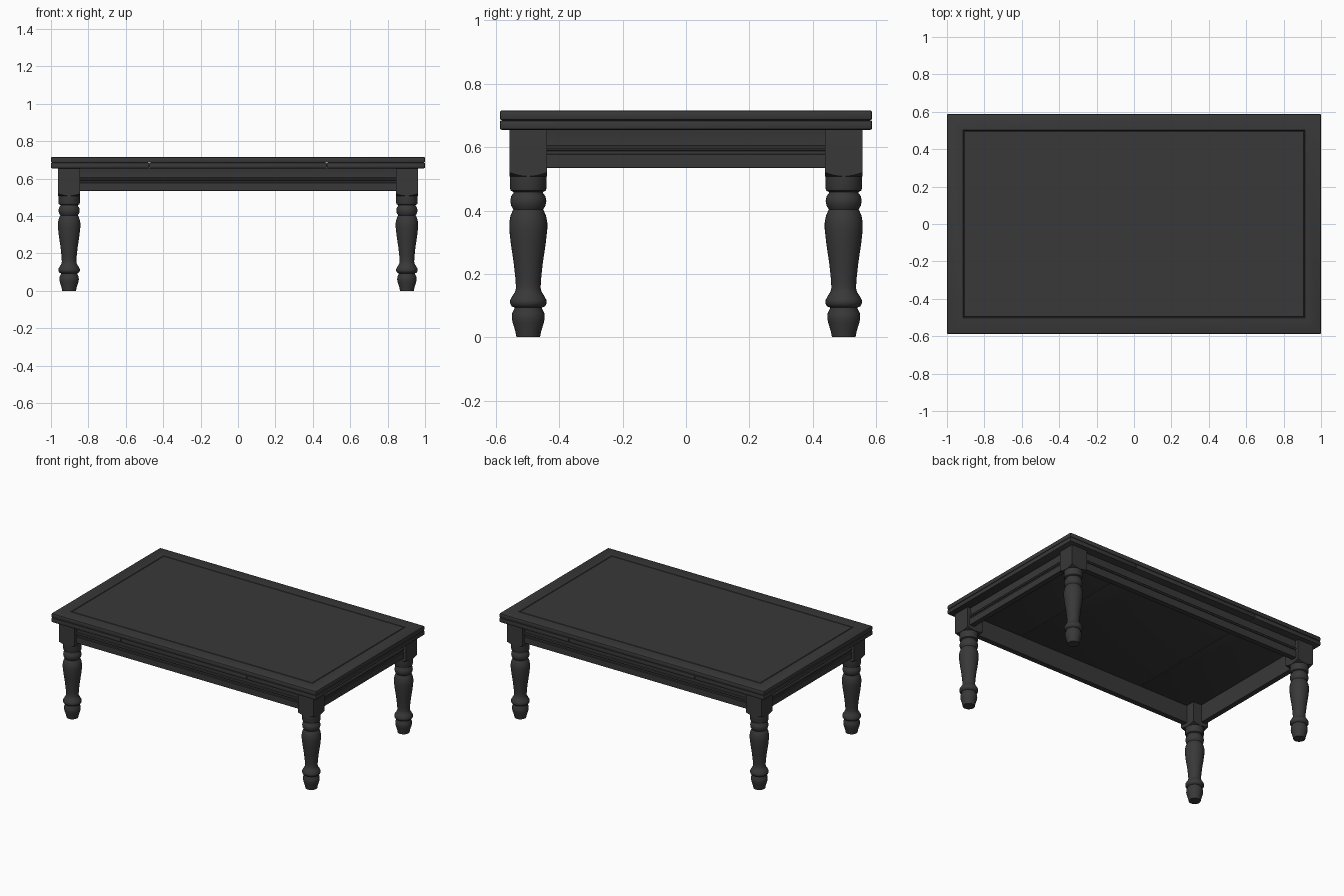
import bpy, bmesh, math
from mathutils import Vector

if "Cube" in bpy.data.objects:
    bpy.data.objects.remove(bpy.data.objects["Cube"])

LEG_X, LEG_Y, HALF = 0.903, 0.498, 0.059
SEG = 32

mat = bpy.data.materials.new("dark_paint")
mat.diffuse_color = (0.04, 0.04, 0.04, 1)
mat.use_nodes = True
mat.node_tree.nodes["Principled BSDF"].inputs["Base Color"].default_value = mat.diffuse_color


def finish(bm, name, smooth=None):
    bmesh.ops.recalc_face_normals(bm, faces=bm.faces)
    me = bpy.data.meshes.new(name)
    bm.to_mesh(me)
    bm.free()
    me.materials.append(mat)
    if smooth:
        me.polygons.foreach_set("use_smooth", [True] * len(me.polygons))
        me.set_sharp_from_angle(angle=math.radians(smooth))
    ob = bpy.data.objects.new(name, me)
    bpy.context.collection.objects.link(ob)
    return ob


def loft(bm, rings):
    """Skin closed rings of points and cap both ends."""
    rows = [[bm.verts.new(p) for p in r] for r in rings]
    n = len(rows[0])
    for a, b in zip(rows, rows[1:]):
        for i in range(n):
            j = (i + 1) % n
            bm.faces.new((a[i], a[j], b[j], b[i]))
    bm.faces.new(rows[0])
    bm.faces.new(rows[-1])


def board(name, x0, x1, y0, y1, z0, z1, bevel, groove=None):
    bm = bmesh.new()
    bmesh.ops.create_cube(bm, size=1)
    for v in bm.verts:
        v.co = Vector(((x0 + x1) / 2 + v.co.x * (x1 - x0),
                       (y0 + y1) / 2 + v.co.y * (y1 - y0),
                       (z0 + z1) / 2 + v.co.z * (z1 - z0)))
    bmesh.ops.bevel(bm, geom=bm.edges[:], offset=bevel, segments=2,
                    profile=0.5, affect='EDGES')
    if groove:
        # V groove outlining the centre panel
        top = max(bm.faces, key=lambda f: f.calc_center_median().z)
        for inset, depth in ((groove - bevel, 0), (0.005, -0.005), (0.005, 0.005)):
            bmesh.ops.inset_region(bm, faces=[top], thickness=inset)
            for v in top.verts:
                v.co.z += depth
    return finish(bm, name, 30)


# Table top: grooved upper slab over three butted lower boards
board("top_panel", -1, 1, -0.588, 0.588, 0.685, 0.716, 0.007, 0.119)
cuts = [-1, -0.475, 0.475, 1]
for i in range(3):
    board(f"lower_board_{i + 1}", cuts[i], cuts[i + 1], -0.588, 0.588, 0.655, 0.685, 0.006)

# Turned leg outline (radius, height)
TURNING = [(0.037, 0), (0.041, 0.02), (0.049, 0.045), (0.052, 0.06), (0.051, 0.075),
           (0.044, 0.09), (0.044, 0.094), (0.053, 0.098), (0.058, 0.108), (0.057, 0.118),
           (0.050, 0.131), (0.042, 0.143), (0.039, 0.155), (0.040, 0.18), (0.046, 0.235),
           (0.055, 0.295), (0.060, 0.34), (0.060, 0.362), (0.056, 0.384), (0.049, 0.40),
           (0.047, 0.404), (0.054, 0.415), (0.057, 0.43), (0.054, 0.445), (0.047, 0.455),
           (0.047, 0.459), (0.055, 0.463), (0.058, 0.472), (0.058, 0.512)]
ANGLES = [2 * math.pi * i / SEG for i in range(SEG)]


def leg(name, cx, cy):
    bm = bmesh.new()
    loft(bm, [[(cx + r * math.cos(a), cy + r * math.sin(a), z) for a in ANGLES]
              for r, z in TURNING])
    finish(bm, name, 40)
    # Square block whose corners run down into the round turning
    lower, upper, neck = [], [], []
    for a in ANGLES:
        c, s = math.cos(a), math.sin(a)
        r = HALF / max(abs(c), abs(s))
        lower.append((cx + r * c, cy + r * s, 0.508 + 0.5 * (r - HALF)))
        upper.append((cx + r * c, cy + r * s, 0.656))
        neck.append((cx + 0.056 * c, cy + 0.056 * s, 0.507))
    bm = bmesh.new()
    loft(bm, [neck, lower, upper])
    finish(bm, name + "_block", 30)


for sx, side in ((-1, "left"), (1, "right")):
    for sy, end in ((-1, "front"), (1, "back")):
        leg(f"{end}_{side}_leg", sx * LEG_X, sy * LEG_Y)

# Moulded apron section (outward offset from leg centre line, height)
APRON = [(0.005, 0.656), (0.036, 0.656), (0.034, 0.64), (0.032, 0.62), (0.032, 0.606),
         (0.041, 0.604), (0.044, 0.597), (0.041, 0.590), (0.036, 0.588), (0.036, 0.579),
         (0.042, 0.577), (0.042, 0.538), (0.040, 0.535), (0.005, 0.535)]
for s, end, side in ((-1, "front", "left"), (1, "back", "right")):
    bm = bmesh.new()
    loft(bm, [[(x, s * (LEG_Y + d), z) for d, z in APRON] for x in (-LEG_X, LEG_X)])
    finish(bm, end + "_apron", 30)
    bm = bmesh.new()
    loft(bm, [[(s * (LEG_X + d), y, z) for d, z in APRON] for y in (-LEG_Y, LEG_Y)])
    finish(bm, side + "_apron", 30)
